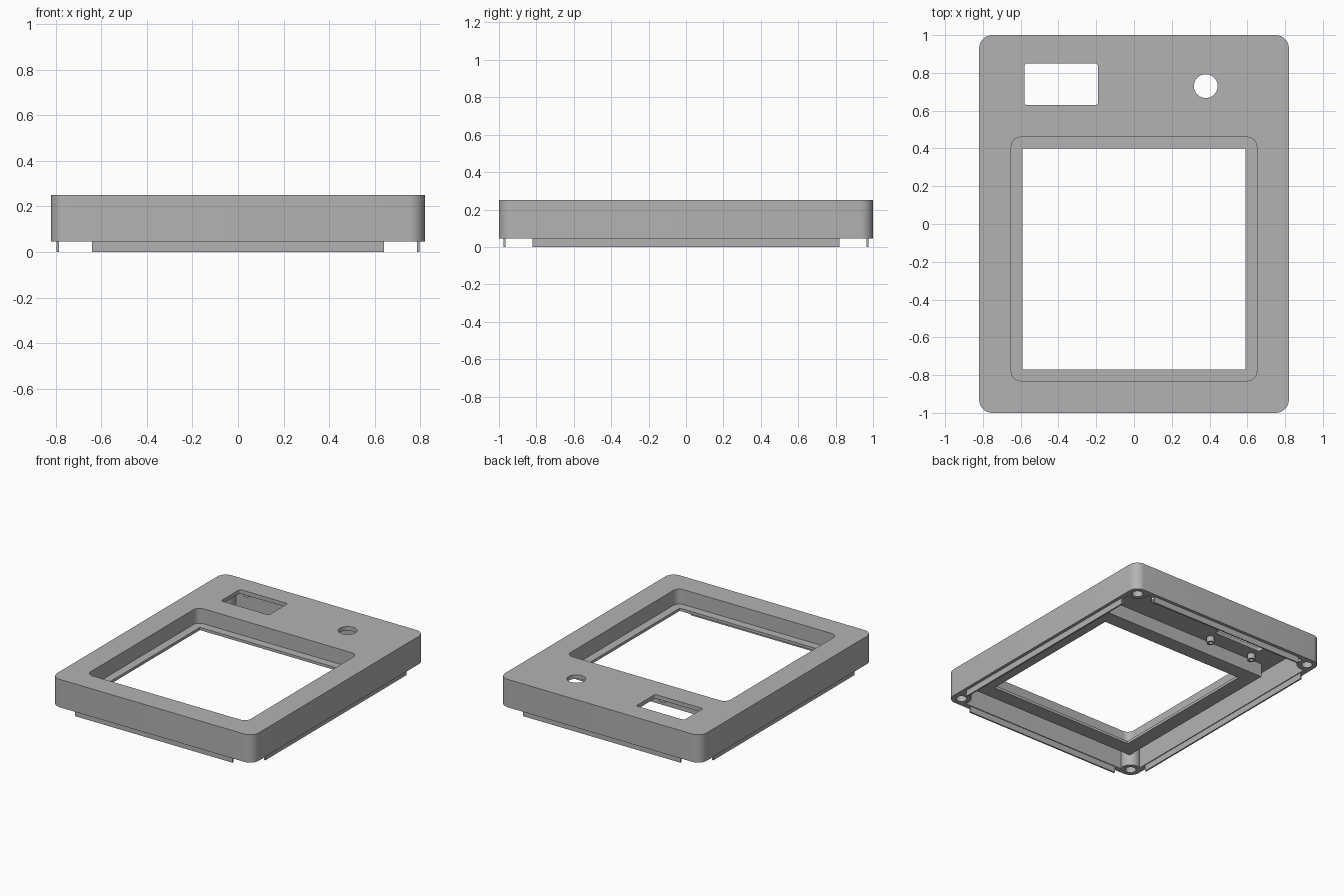
import bpy, bmesh
from math import sin, cos, pi, radians

if "Cube" in bpy.data.objects:
    bpy.data.objects.remove(bpy.data.objects["Cube"], do_unlink=True)

grey = bpy.data.materials.new("plain_grey")
grey.use_nodes = True
grey.diffuse_color = (0.45, 0.45, 0.45, 1)
grey.node_tree.nodes["Principled BSDF"].inputs["Base Color"].default_value = (0.45, 0.45, 0.45, 1)


def prism(name, x0, x1, y0, y1, z0, z1, r=0.0, steps=8):
    """Upright block with rounded vertical corners."""
    pts = []
    corners = [(x1 - r, y1 - r), (x0 + r, y1 - r), (x0 + r, y0 + r), (x1 - r, y0 + r)]
    for i, (cx, cy) in enumerate(corners):
        for k in range(steps + 1 if r else 1):
            a = (i + k / steps) * pi / 2
            pts.append((cx + r * cos(a), cy + r * sin(a), z0))
    return extrude(name, pts, z1 - z0)


def cylinder(name, x, y, radius, z0, z1, sides=32):
    pts = [(x + radius * cos(2 * pi * k / sides), y + radius * sin(2 * pi * k / sides), z0)
           for k in range(sides)]
    return extrude(name, pts, z1 - z0)


def extrude(name, pts, height):
    bm = bmesh.new()
    face = bm.faces.new([bm.verts.new(p) for p in pts])
    top = bmesh.ops.extrude_face_region(bm, geom=[face])["geom"]
    bmesh.ops.translate(bm, vec=(0, 0, height),
                        verts=[v for v in top if isinstance(v, bmesh.types.BMVert)])
    bmesh.ops.recalc_face_normals(bm, faces=bm.faces)
    mesh = bpy.data.meshes.new(name)
    bm.to_mesh(mesh)
    bm.free()
    mesh.materials.append(grey)
    obj = bpy.data.objects.new(name, mesh)
    bpy.context.collection.objects.link(obj)
    return obj


def combine(target, tool, operation):
    """Apply a boolean and discard the tool."""
    mod = target.modifiers.new("boolean", "BOOLEAN")
    mod.object, mod.operation, mod.solver = tool, operation, "EXACT"
    graph = bpy.context.evaluated_depsgraph_get()
    mesh = bpy.data.meshes.new_from_object(target.evaluated_get(graph))
    target.modifiers.clear()
    target.data = mesh
    bpy.data.objects.remove(tool, do_unlink=True)


signs = [(sx, sy) for sx in (-1, 1) for sy in (-1, 1)]

# Hollow shell, open underneath
case = prism("case_shell", -0.82, 0.82, -1, 1, 0.045, 0.25, 0.07)
combine(case, prism("cavity", -0.78, 0.78, -0.96, 0.96, 0, 0.22), "DIFFERENCE")

# Window well, corner screw posts and small display pegs
combine(case, prism("window_well", -0.70, 0.70, -0.88, 0.51, 0.12, 0.235), "UNION")
for sx, sy in signs:
    combine(case, cylinder("screw_post", 0.75 * sx, 0.93 * sy, 0.068, 0.045, 0.235), "UNION")
    combine(case, cylinder("display_peg", -0.39 + 0.18 * sx, 0.74 + 0.18 * sy, 0.027, 0.18, 0.235, 20), "UNION")

# Window recess with a thin ledge around the opening
combine(case, prism("recess", -0.65, 0.65, -0.83, 0.46, 0.14, 0.3, 0.05), "DIFFERENCE")
combine(case, prism("opening", -0.59, 0.59, -0.77, 0.40, 0, 0.3), "DIFFERENCE")

# Display slot, round button hole and blind screw holes
combine(case, prism("display_slot", -0.58, -0.19, 0.63, 0.85, 0.2, 0.3, 0.015, 4), "DIFFERENCE")
combine(case, cylinder("button_hole", 0.38, 0.73, 0.063, 0.2, 0.3), "DIFFERENCE")
for sx, sy in signs:
    combine(case, cylinder("screw_hole", 0.75 * sx, 0.93 * sy, 0.037, 0, 0.2), "DIFFERENCE")
    combine(case, cylinder("peg_hole", -0.39 + 0.18 * sx, 0.74 + 0.18 * sy, 0.014, 0.1, 0.22, 16), "DIFFERENCE")

# Thin locating lips below each wall
for side, s in (("front", -1), ("back", 1)):
    prism(side + "_lip", -0.64, 0.64, *sorted((0.966 * s, 0.977 * s)), 0, 0.055)
for side, s in (("right", -1), ("left", 1)):
    prism(side + "_lip", *sorted((0.786 * s, 0.797 * s)), -0.82, 0.82, 0, 0.055)

# Smooth the rounded walls, keep edges sharp
bpy.ops.object.select_all(action="DESELECT")
case.select_set(True)
bpy.context.view_layer.objects.active = case
bpy.ops.object.shade_smooth_by_angle(angle=radians(30))
